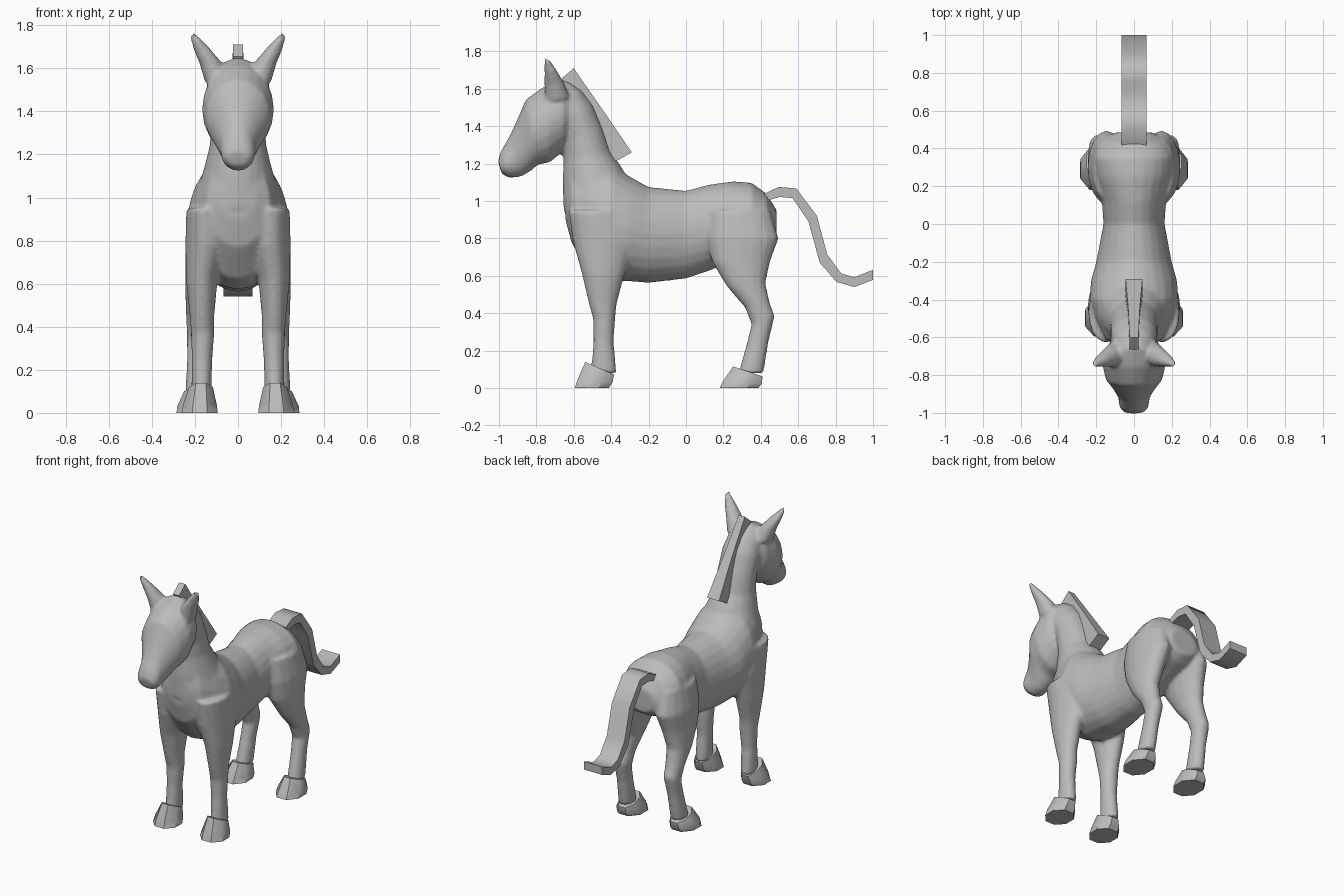
import bpy, bmesh, math
from mathutils import Vector

coat = bpy.data.materials.new("grey_coat")
coat.diffuse_color = (0.5, 0.5, 0.5, 1)


def loft(bm, rings, sides=16, start=0.0, side=1):
    """Closed tube; ring = (y, z of one edge, y, z of opposite edge, half width, centre x)."""
    loops = []
    for ya, za, yb, zb, w, cx in rings:
        a, b = Vector((0, ya, za)), Vector((0, yb, zb))
        loop = []
        for i in range(sides):
            t = start + 2 * math.pi * i / sides
            p = (a + b) / 2 + (b - a) / 2 * math.sin(t)
            p.x = side * (cx + w * math.cos(t))
            loop.append(bm.verts.new(p))
        loops.append(loop)
    for la, lb in zip(loops, loops[1:]):
        for i in range(sides):
            j = (i + 1) % sides
            bm.faces.new((la[i], la[j], lb[j], lb[i]))
    bm.faces.new(loops[0][::-1])
    bm.faces.new(loops[-1])


def finish(name, bm, angle):
    bmesh.ops.recalc_face_normals(bm, faces=bm.faces)
    me = bpy.data.meshes.new(name)
    bm.to_mesh(me)
    bm.free()
    me.materials.append(coat)
    ob = bpy.data.objects.new(name, me)
    bpy.context.collection.objects.link(ob)
    bpy.ops.object.select_all(action='DESELECT')
    ob.select_set(True)
    bpy.context.view_layer.objects.active = ob
    bpy.ops.object.shade_smooth_by_angle(angle=math.radians(angle))
    return ob


# Trunk: y, belly z, back z, half width
trunk = [(-.645, .9, 1.1, .08), (-.61, .77, 1.18, .15), (-.5, .62, 1.22, .205),
         (-.4, .575, 1.2, .235), (-.3, .57, 1.13, .228), (-.2, .562, 1.075, .2),
         (0, .585, 1.055, .162), (.12, .625, 1.087, .17), (.25, .68, 1.105, .205),
         (.35, .72, 1.098, .215), (.43, .75, 1.04, .18), (.485, .79, .95, .1)]
neck = [(-.655, .95, -.3, 1.1, .19, 0), (-.66, 1.1, -.35, 1.19, .155, 0),
        (-.655, 1.22, -.4, 1.26, .132, 0), (-.66, 1.32, -.44, 1.38, .125, 0),
        (-.7, 1.42, -.495, 1.51, .125, 0), (-.72, 1.5, -.555, 1.59, .11, 0),
        (-.72, 1.58, -.63, 1.64, .07, 0)]
head = [(-.6, 1.38, -.6, 1.6, .1, 0), (-.65, 1.27, -.66, 1.65, .15, 0),
        (-.73, 1.205, -.76, 1.612, .168, 0), (-.79, 1.195, -.855, 1.545, .15, 0),
        (-.83, 1.16, -.905, 1.43, .112, 0), (-.88, 1.13, -.945, 1.345, .085, 0),
        (-.945, 1.123, -.99, 1.265, .077, 0), (-.985, 1.145, -1.006, 1.215, .055, 0)]
front_leg = [(-.63, .95, -.32, .95, .09, .15), (-.605, .78, -.27, .78, .1, .145),
             (-.56, .62, -.33, .6, .073, .168), (-.52, .45, -.37, .45, .057, .167),
             (-.497, .37, -.378, .37, .055, .164), (-.495, .25, -.387, .25, .048, .167),
             (-.51, .08, -.37, .08, .047, .17)]
hind_leg = [(.12, .95, .45, .95, .08, .135), (.105, .8, .497, .8, .1, .145),
            (.14, .67, .452, .68, .085, .16), (.22, .54, .425, .56, .067, .178),
            (.315, .43, .45, .45, .056, .185), (.35, .34, .475, .385, .052, .186),
            (.325, .24, .442, .25, .047, .19), (.28, .08, .415, .08, .05, .195)]
ear = [(-.755, 1.53, -.62, 1.55, .055, .1), (-.757, 1.62, -.65, 1.63, .053, .127),
       (-.757, 1.69, -.685, 1.69, .04, .168), (-.757, 1.74, -.715, 1.735, .024, .198),
       (-.757, 1.765, -.735, 1.76, .014, .21)]

# Body, neck, head, ears and legs blended into one skin
bm = bmesh.new()
loft(bm, [(y, zb, y, zt, w, 0) for y, zb, zt, w in trunk], 24)
loft(bm, neck, 20)
loft(bm, head, 20)
for s in (-1, 1):
    for part in (front_leg, hind_leg, ear):
        loft(bm, part, 16, 0, s)
body = finish("body", bm, 180)
remesh = body.modifiers.new("skin", 'REMESH')
remesh.mode = 'VOXEL'
remesh.voxel_size = 0.012
remesh.use_smooth_shade = True
soften = body.modifiers.new("soften", 'SMOOTH')
soften.factor = 0.5
soften.iterations = 6

# Hooves
hooves = {
    "front_hoof": [(-.602, 0, -.405, 0, .09, .177), (-.59, .04, -.385, .03, .085, .177),
                   (-.545, .142, -.378, .07, .06, .172)],
    "hind_hoof": [(.172, 0, .395, 0, .092, .2), (.185, .03, .415, .025, .09, .2),
                  (.245, .118, .415, .06, .06, .195)]}
for name, rings in hooves.items():
    for s, label in ((-1, "left"), (1, "right")):
        bm = bmesh.new()
        loft(bm, rings, 8, math.pi / 8, s)
        finish(label + "_" + name, bm, 40)


def bar(name, rings, angle):
    """Rectangular strip through edge pairs: y, z, y, z, half width."""
    bm = bmesh.new()
    k = math.sqrt(2)
    full = []
    for ya, za, yb, zb, w in rings:
        my, mz = (ya + yb) / 2, (za + zb) / 2
        full.append((my + (ya - my) * k, mz + (za - mz) * k,
                     my + (yb - my) * k, mz + (zb - mz) * k, w * k, 0))
    loft(bm, full, 4, math.pi / 4)
    finish(name, bm, angle)


# Mane and tail
bar("mane", [(-.665, 1.655, -.6, 1.71, .023), (-.51, 1.43, -.44, 1.48, .031),
             (-.38, 1.21, -.29, 1.26, .045)], 30)
bar("tail", [(.4, .99, .41, 1.035, .067), (.5, 1.022, .495, 1.075, .067),
             (.57, 1.015, .59, 1.067, .067), (.655, .89, .7, .92, .067),
             (.715, .67, .755, .715, .067), (.805, .567, .83, .612, .067),
             (.9, .54, .9, .592, .067), (1, .578, 1, .632, .067)], 50)
